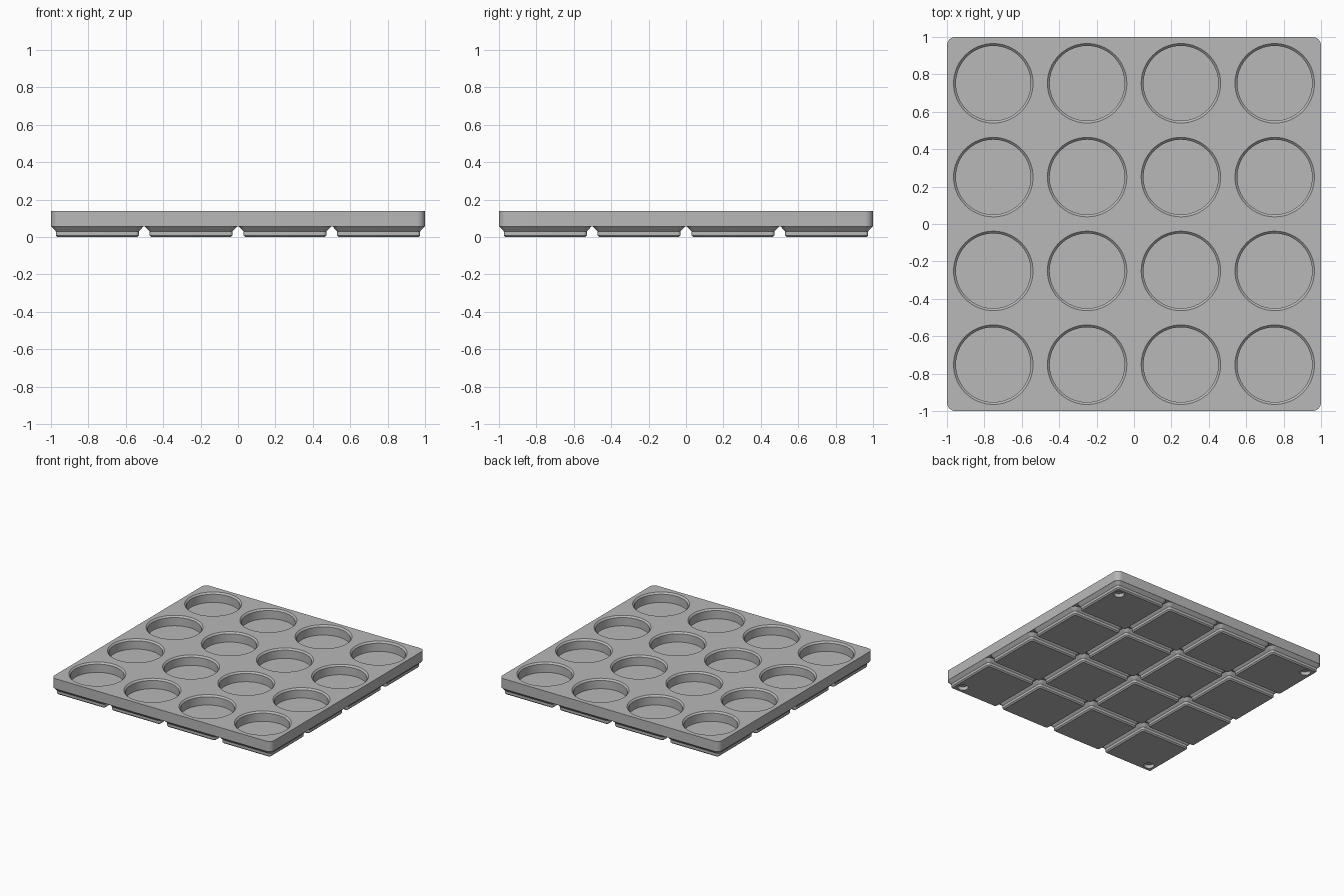
import bpy
import bmesh
import math

if "Cube" in bpy.data.objects:
    bpy.data.objects.remove(bpy.data.objects["Cube"])

PITCH = 0.5015          # spacing of the grid cells
TOP = 0.14              # top of the plate
UNDER = 0.057           # underside of the plate, where the feet begin
FLOOR = 0.06            # floor of the round pockets
CELLS = [(i - 1.5) * PITCH for i in range(4)]

grey = bpy.data.materials.new("grey")
grey.diffuse_color = (0.48, 0.48, 0.48, 1)
grey.use_nodes = True
grey.node_tree.nodes["Principled BSDF"].inputs["Base Color"].default_value = grey.diffuse_color


def square(cx, cy, half, r, z, seg=8):
    """Rounded square outline."""
    pts = []
    for q, (sx, sy) in enumerate([(1, 1), (-1, 1), (-1, -1), (1, -1)]):
        for k in range(seg + 1):
            a = math.pi / 2 * (q + k / seg)
            pts.append((cx + sx * (half - r) + r * math.cos(a),
                        cy + sy * (half - r) + r * math.sin(a), z))
    return pts


def circle(cx, cy, r, z, seg=64):
    """Round outline."""
    return [(cx + r * math.cos(2 * math.pi * k / seg),
             cy + r * math.sin(2 * math.pi * k / seg), z) for k in range(seg)]


def loft(bm, outlines):
    """Closed solid through outlines listed from bottom to top."""
    rings = [[bm.verts.new(p) for p in o] for o in outlines]
    n = len(rings[0])
    for a, b in zip(rings, rings[1:]):
        for i in range(n):
            j = (i + 1) % n
            bm.faces.new((a[i], a[j], b[j], b[i]))
    bm.faces.new(rings[0][::-1])
    bm.faces.new(rings[-1])


def solid(name, lofts):
    mesh = bpy.data.meshes.new(name)
    bm = bmesh.new()
    for outlines in lofts:
        loft(bm, outlines)
    bm.normal_update()
    bm.to_mesh(mesh)
    bm.free()
    mesh.materials.append(grey)
    obj = bpy.data.objects.new(name, mesh)
    bpy.context.collection.objects.link(obj)
    return obj


def combine(target, tool, operation):
    mod = target.modifiers.new(operation.lower(), 'BOOLEAN')
    mod.operation = operation
    mod.solver = 'EXACT'
    mod.object = tool
    bpy.context.view_layer.objects.active = target
    bpy.ops.object.modifier_apply(modifier=mod.name)
    bpy.data.objects.remove(tool)


# Main plate with rounded corners
tray = solid("tray", [[square(0, 0, 1, 0.045, UNDER), square(0, 0, 1, 0.045, TOP)]])

# Stepped feet, one under each cell, reaching slightly into the plate
foot_profile = [(0.2125, 0.010, 0), (0.222, 0.019, 0.0095),
                (0.222, 0.019, 0.031), (0.247, 0.044, UNDER),
                (0.245, 0.042, UNDER + 0.0015)]
feet = solid("feet", [[square(x, y, h, r, z) for h, r, z in foot_profile]
                      for x in CELLS for y in CELLS])
combine(tray, feet, 'UNION')

# Round pockets with a chamfered rim
pocket_profile = [(0.2, FLOOR), (0.2, TOP - 0.0125), (0.2125, TOP), (0.2125, TOP + 0.02)]
pockets = solid("pocket_cutter", [[circle(x, y, r, z) for r, z in pocket_profile]
                                  for x in CELLS for y in CELLS])
combine(tray, pockets, 'DIFFERENCE')

# Small round holes under the four outer corners
p = CELLS[3] + 0.155
holes = solid("hole_cutter", [[circle(x, y, 0.039, -0.02, 32), circle(x, y, 0.039, 0.029, 32)]
                              for x in (-p, p) for y in (-p, p)])
combine(tray, holes, 'DIFFERENCE')

# Smooth the round walls, keep the edges crisp
bpy.ops.object.select_all(action='DESELECT')
tray.select_set(True)
bpy.context.view_layer.objects.active = tray
bpy.ops.object.shade_smooth_by_angle(angle=math.radians(25))
